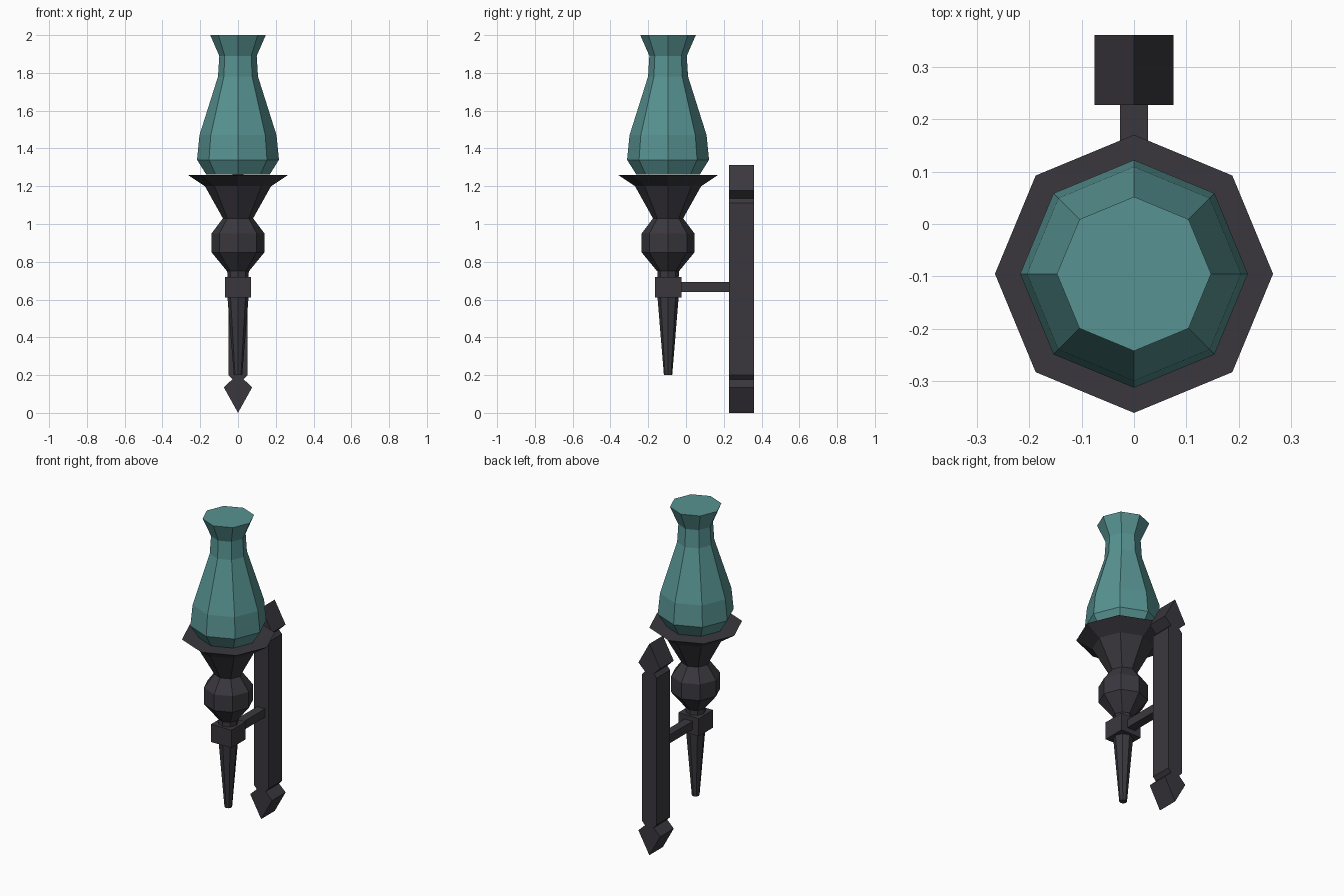
import bpy, bmesh, math

if "Cube" in bpy.data.objects:
    bpy.data.objects.remove(bpy.data.objects["Cube"])

def material(name, rgb):
    m = bpy.data.materials.new(name)
    m.diffuse_color = (*rgb, 1)
    m.use_nodes = True
    m.node_tree.nodes["Principled BSDF"].inputs["Base Color"].default_value = m.diffuse_color
    return m

IRON = material("dark iron", (0.042, 0.039, 0.048))
GLASS = material("teal glass", (0.095, 0.29, 0.285))
AXIS_Y = -0.095  # centre line of the lamp

def finish(name, bm, mat):
    bmesh.ops.recalc_face_normals(bm, faces=bm.faces)
    mesh = bpy.data.meshes.new(name)
    bm.to_mesh(mesh)
    bm.free()
    mesh.materials.append(mat)
    ob = bpy.data.objects.new(name, mesh)
    bpy.context.collection.objects.link(ob)
    return ob

def lathe(name, profile, mat, sides=8):
    """Capped faceted turning from (radius, z) pairs."""
    bm = bmesh.new()
    rings = []
    for r, z in profile:
        rings.append([bm.verts.new((r * math.cos(math.tau * i / sides),
                                    AXIS_Y + r * math.sin(math.tau * i / sides), z))
                      for i in range(sides)])
    for a, b in zip(rings, rings[1:]):
        for i in range(sides):
            j = (i + 1) % sides
            bm.faces.new((a[i], a[j], b[j], b[i]))
    bm.faces.new(rings[0])
    bm.faces.new(rings[-1])
    return finish(name, bm, mat)

def box(name, x, y0, y1, z0, z1, mat):
    bm = bmesh.new()
    bmesh.ops.create_cube(bm, size=1)
    for v in bm.verts:
        v.co = (v.co.x * 2 * x, y0 + (v.co.y + .5) * (y1 - y0), z0 + (v.co.z + .5) * (z1 - z0))
    return finish(name, bm, mat)

# Glass chimney
lathe("glass_chimney", [(.168, 1.262), (.217, 1.34), (.204, 1.47), (.106, 1.78),
                        (.099, 1.89), (.147, 2.0)], GLASS)
# Flared cup and bulb
lathe("cup_and_bulb", [(.058, .75), (.14, .85), (.14, .95), (.08, 1.03),
                       (.175, 1.2), (.265, 1.26)], IRON)
# Tapered stem
lathe("stem", [(.022, .2), (.055, .6), (.057, .75)], IRON)
# Square collar and arm to the wall bar
box("collar", .07, AXIS_Y - .07, AXIS_Y + .07, .61, .72, IRON)
box("arm", .027, AXIS_Y, .24, .64, .692, IRON)

# Wall bar with spearhead ends: half outline mirrored up and across, extruded
Y0, Y1, H = .227, .36, 1.312
low = [(.075, .135), (.03, .178), (.05, .2)]
side = low + [(x, H - z) for x, z in reversed(low)]
outline = [(0, 0)] + side + [(0, H)] + [(-x, z) for x, z in reversed(side)]
bm = bmesh.new()
face = bm.faces.new([bm.verts.new((x, Y0, z)) for x, z in outline])
ext = bmesh.ops.extrude_face_region(bm, geom=[face], use_keep_orig=True)
for v in ext["geom"]:
    if isinstance(v, bmesh.types.BMVert):
        v.co.y = Y1
finish("wall_bar", bm, IRON)
